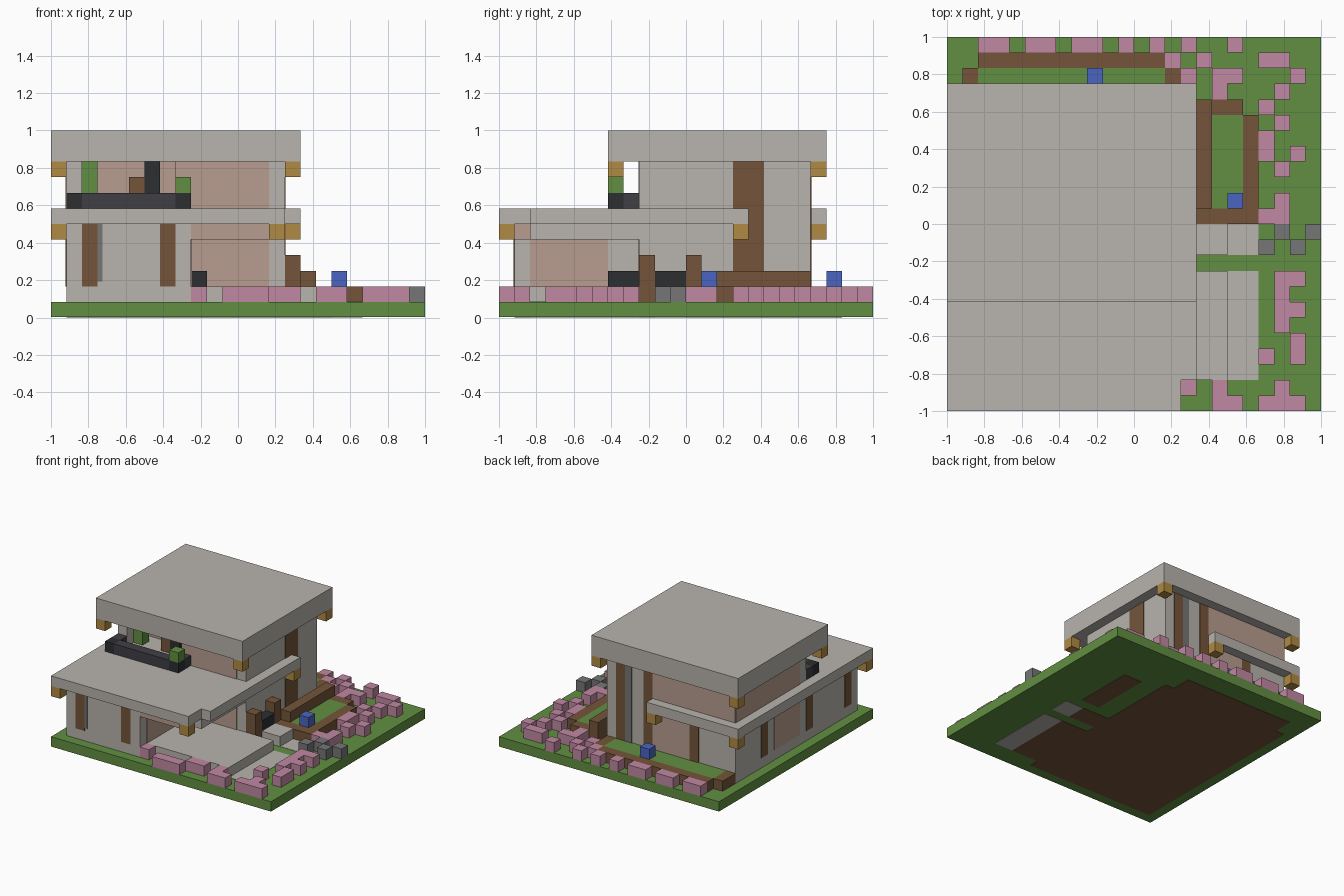
import bpy
import bmesh

cube = bpy.data.objects.get("Cube")
if cube:
    bpy.data.objects.remove(cube, do_unlink=True)

U = 1 / 12      # one building block
T = 0.06        # panel thickness in blocks


def material(name, hex_code):
    rgb = [int(hex_code[i:i + 2], 16) / 255 for i in (0, 2, 4)]
    lin = [c / 12.92 if c < 0.04 else ((c + 0.055) / 1.055) ** 2.4 for c in rgb]
    m = bpy.data.materials.new(name)
    m.use_nodes = True
    m.diffuse_color = (*lin, 1)
    m.node_tree.nodes["Principled BSDF"].inputs["Base Color"].default_value = (*lin, 1)
    return m


concrete = material("concrete", "b8b4ae")
wood = material("brown wood", "75553a")
clay = material("clay panel", "b89e90")
grass = material("grass green", "618f41")
pink = material("flower pink", "c189a2")
gold = material("golden wood", "b08a42")
blue = material("flower blue", "4a65c0")
black = material("black", "2c2e30")
charcoal = material("charcoal", "3e3e45")
stone = material("stone grey", "767676")


def blocks(name, mat, *boxes):
    """One object from boxes given as x0, x1, y0, y1, z0, z1 in blocks."""
    bm = bmesh.new()
    for x0, x1, y0, y1, z0, z1 in boxes:
        made = bmesh.ops.create_cube(bm, size=1)["verts"]
        for v in made:
            v.co.x = (x1 if v.co.x > 0 else x0) * U - 1
            v.co.y = (y1 if v.co.y > 0 else y0) * U - 1
            v.co.z = (z1 if v.co.z > 0 else z0) * U
    mesh = bpy.data.meshes.new(name)
    bm.to_mesh(mesh)
    bm.free()
    mesh.materials.append(mat)
    obj = bpy.data.objects.new(name, mesh)
    bpy.context.collection.objects.link(obj)


def on_x(x, side, *rects):
    """Thin plates on a wall facing +x or -x; rects are y0, y1, z0, z1."""
    a, b = sorted((x, x + side * T))
    return [(a, b, *r) for r in rects]


def on_y(y, side, *rects):
    """Thin plates on a wall facing +y or -y; rects are x0, x1, z0, z1."""
    a, b = sorted((y, y + side * T))
    return [(r[0], r[1], a, b, r[2], r[3]) for r in rects]


def row(y, *runs):
    """Low blocks along one garden row; runs are start and length in x."""
    return [(x, x + length, y, y + 1, 1, 2) for x, length in runs]


# Ground with the earth and paving showing through it
blocks("ground", grass, (0, 24, 0, 24, T / 2, 1))
blocks("foundation", wood, *[(*r, 0, T / 2) for r in (
    (1, 15, 1, 20), (15, 18, 2, 9), (15, 18, 10, 12), (17, 19, 13, 19), (2, 14, 20, 22))])
for name, y0, y1 in (("patio", 2, 9), ("path", 10, 12)):
    blocks(name + "_paving", concrete,
           (18, 20, y0, y1, 0, T / 2), (18, 20, y0, y1, 1, 1 + T / 2))
blocks("porch_floor", concrete, (9, 18, 2, 9, 1, 2))
blocks("door_step", concrete, (15, 18, 10, 12, 1, 2))

# Garden beds with wooden edging
blocks("back_bed", grass, (2, 14, 20, 22, 1, 2))
blocks("back_bed_edging", wood, (2, 14, 22, 23, 1, 2),
       (1, 2, 20, 22, 1, 2), (14, 15, 20, 22, 1, 2))
blocks("side_bed", grass, (17, 19, 13, 19, 1, 2))
blocks("side_bed_edging", wood, (16, 17, 12, 13, 1, 2), (16, 17, 13, 20, 1, 3),
       (17, 19, 12, 13, 1, 2), (17, 19, 19, 20, 1, 2), (19, 20, 12, 19, 1, 2))
blocks("blue_flowers", blue, (18, 19, 13, 14, 2, 3), (9, 10, 21, 22, 2, 3))

# Pink flowers around the garden and stones beside the path
blocks("back_flowers", pink,
       *row(23, (2, 2), (5, 2), (8, 2), (11, 1), (13, 1), (15, 1), (18, 1)),
       *row(22, (14, 1), (16, 1), (20, 2)),
       *row(21, (15, 1), (17, 2), (22, 1)),
       *row(20, (17, 1), (21, 1)))
blocks("side_flowers", pink,
       *row(19, (20, 1)), *row(18, (21, 1)), *row(17, (20, 1)),
       *row(16, (20, 1), (22, 1)), *row(15, (21, 1)), *row(13, (21, 1)),
       *row(12, (20, 2)), *row(8, (21, 2)), *row(7, (21, 1)), *row(6, (21, 2)),
       *row(5, (21, 1)), *row(4, (22, 1)), *row(3, (20, 1), (22, 1)))
blocks("front_flowers", pink,
       *row(1, (9, 1), (14, 2), (17, 1), (21, 1)),
       *row(0, (11, 3), (17, 2), (20, 3)))
blocks("stones", stone, *row(11, (21, 1), (23, 1)), *row(10, (20, 1), (22, 1)))

# Ground floor, with an open porch in its front corner
blocks("ground_floor_walls", concrete, (1, 15, 9, 20, 1, 6), (1, 9, 1, 9, 1, 6))
blocks("porch_side_beam", concrete, (14, 15, 2, 9, 5, 6))
blocks("porch_front_beam", clay, (9, 14, 1, 2, 5, 6))
blocks("porch_panels", clay, *on_x(9, 1, (2, 7, 2, 6)), *on_y(9, -1, (9, 14, 2, 6)))
blocks("porch_seat", black, (9, 10, 7, 9, 2, 3))
blocks("entrance_block", black, (15, 16, 10, 12, 2, 3))
blocks("entrance_posts", wood, (15, 16, 9, 10, 1, 4), (15, 16, 12, 13, 1, 4))

# Upper floor, with a recess behind the balcony
blocks("upper_floor_walls", concrete, (1, 15, 12, 20, 6, 10),
       (8, 15, 9, 12, 6, 10), (1, 2, 9, 12, 6, 10))
blocks("upper_panels", clay,
       *on_y(9, -1, (8, 14, 7, 10)), *on_y(12, -1, (2, 8, 7, 10)),
       *on_y(20, 1, (1, 10, 7, 10)), *on_x(1, -1, (10, 20, 7, 10)))
blocks("recess_plant", grass, (2, 3, 10, 11, 7, 10))
blocks("recess_chair", wood, (5, 6, 10, 11, 7, 9))
blocks("recess_screen", black, (6, 7, 10, 11, 7, 10))

# Wall panels and strips
blocks("lower_panels", clay, *on_y(20, 1, (6, 10, 2, 6)), *on_x(1, -1, (10, 14, 2, 6)))
blocks("wood_strips", wood,
       *on_y(1, -1, (2, 3, 2, 6), (7, 8, 2, 6)),
       *on_x(15, 1, (15, 17, 2, 10)),
       *on_y(20, 1, (13, 14, 2, 10), (10, 11, 2, 10), (5, 6, 2, 6)),
       *on_x(1, -1, (15, 16, 2, 6), (8, 9, 2, 6), (2, 3, 2, 6)))
blocks("stone_strips", stone, *on_y(1, -1, (3, 3.3, 2.3, 6)),
       *on_y(20, 1, (12.3, 13, 2, 10)))

# Roof slabs
blocks("lower_roof", concrete, (0, 16, 2, 16, 6, 7), (0, 15, 0, 2, 6, 7),
       (0, 10, 16, 21, 6, 7))
blocks("upper_roof", concrete, (0, 16, 7, 21, 10, 12))

# Beam ends below the slabs
lower_ends = ((0, 0), (14, 0), (15, 15), (0, 20), (9, 20))
upper_ends = [(x, y) for x in (0, 15) for y in (7, 20)]
blocks("lower_beam_ends", gold, *[(x, x + 1, y, y + 1, 5, 6) for x, y in lower_ends])
blocks("upper_beam_ends", gold, *[(x, x + 1, y, y + 1, 9, 10) for x, y in upper_ends])

# Balcony railing and shrub
blocks("railing_corners", black, (1, 2, 7, 8, 7, 8), (8, 9, 7, 8, 7, 8))
blocks("railing_bars", charcoal, (2, 8, 7, 8, 7, 8),
       (1, 2, 8, 9, 7, 8), (8, 9, 8, 9, 7, 8))
blocks("railing_shrub", grass, (8, 9, 7, 8, 8, 9))
